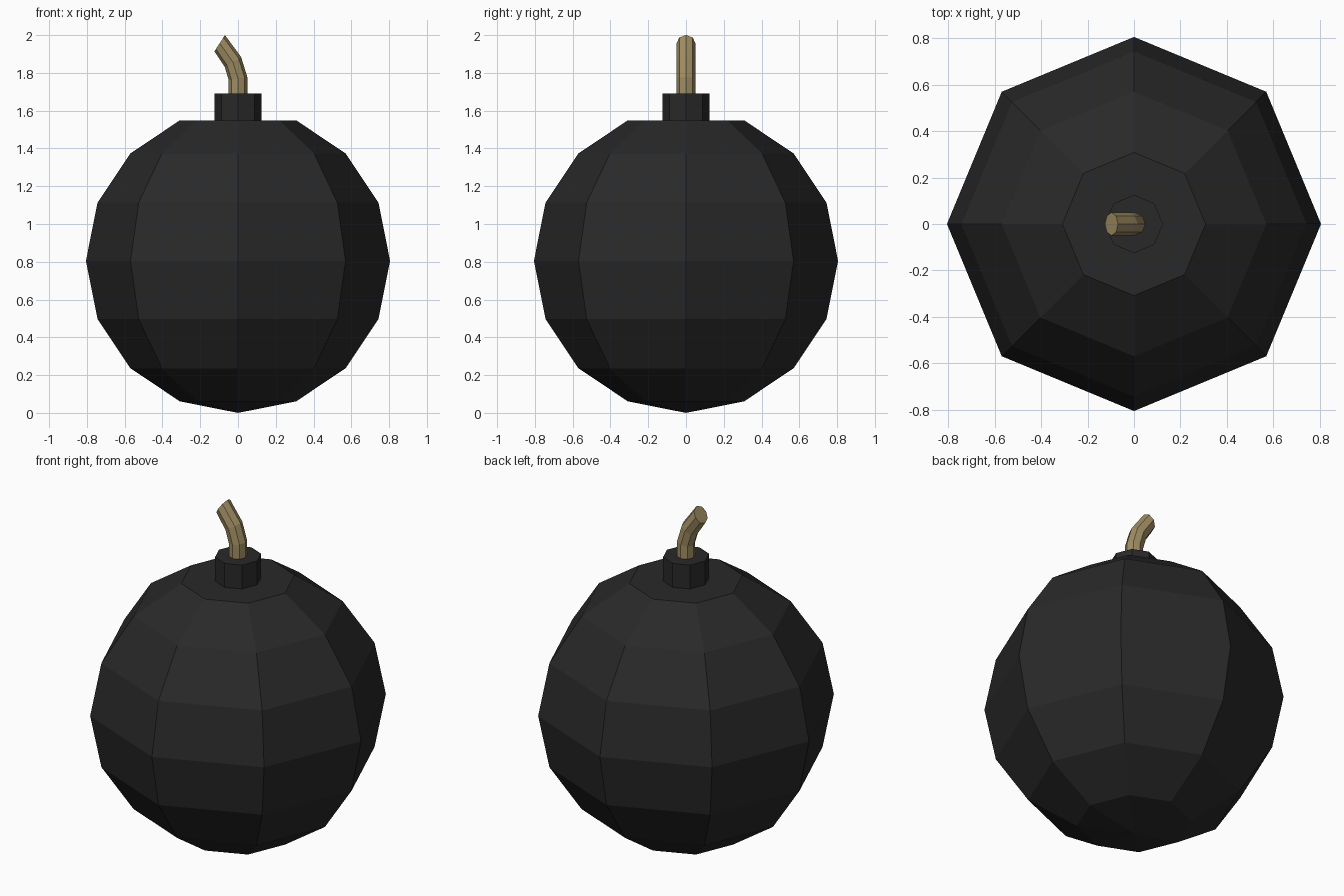
import bpy, bmesh
from math import sin, cos, pi

if "Cube" in bpy.data.objects:
    bpy.data.objects.remove(bpy.data.objects["Cube"])

SIDES = 8


def material(name, rgb):
    m = bpy.data.materials.new(name)
    m.diffuse_color = (*rgb, 1)
    m.use_nodes = True
    m.node_tree.nodes["Principled BSDF"].inputs["Base Color"].default_value = m.diffuse_color
    return m


def loft(name, rings, mat):
    """Skin 8-sided rings; each ring is (x, z, half-axis x, half-axis z, radius in y).
    A ring with no size becomes a single pole vertex."""
    bm = bmesh.new()
    loops = []
    for x, z, ux, uz, ry in rings:
        n = SIDES if ry > 0 else 1
        loops.append([bm.verts.new((x + ux * cos(2 * pi * i / SIDES),
                                    ry * sin(2 * pi * i / SIDES),
                                    z + uz * cos(2 * pi * i / SIDES))) for i in range(n)])
    for a, b in zip(loops, loops[1:]):
        for i in range(SIDES):
            j = (i + 1) % SIDES
            if len(a) == 1:
                bm.faces.new((a[0], b[j], b[i]))
            else:
                bm.faces.new((a[i], a[j], b[j], b[i]))
    for end in (loops[0], loops[-1]):
        if len(end) > 1:
            bm.faces.new(end)
    bmesh.ops.recalc_face_normals(bm, faces=bm.faces)
    me = bpy.data.meshes.new(name)
    bm.to_mesh(me)
    bm.free()
    me.materials.append(mat)
    ob = bpy.data.objects.new(name, me)
    bpy.context.collection.objects.link(ob)


black = material("black_iron", (0.022, 0.022, 0.022))
rope = material("rope", (0.35, 0.27, 0.125))

# Body: low-poly ball with its top row sliced off flat
R = 0.805
ball = [(0, R - R * cos(pi * k / 8), R * sin(pi * k / 8), 0, R * sin(pi * k / 8)) for k in range(8)]
loft("body", ball, black)

# Neck: short collar on the flat top
loft("neck", [(0, z, 0.125, 0, 0.125) for z in (1.548, 1.69)], black)

# Fuse: tube that bends towards -x
loft("fuse", [(0, 1.68, 0.05, 0, 0.05),
              (0, 1.77, 0.049, 0.009, 0.05),
              (-0.027, 1.858, 0.043, 0.027, 0.05),
              (-0.097, 1.957, 0.028, 0.043, 0.05)], rope)
